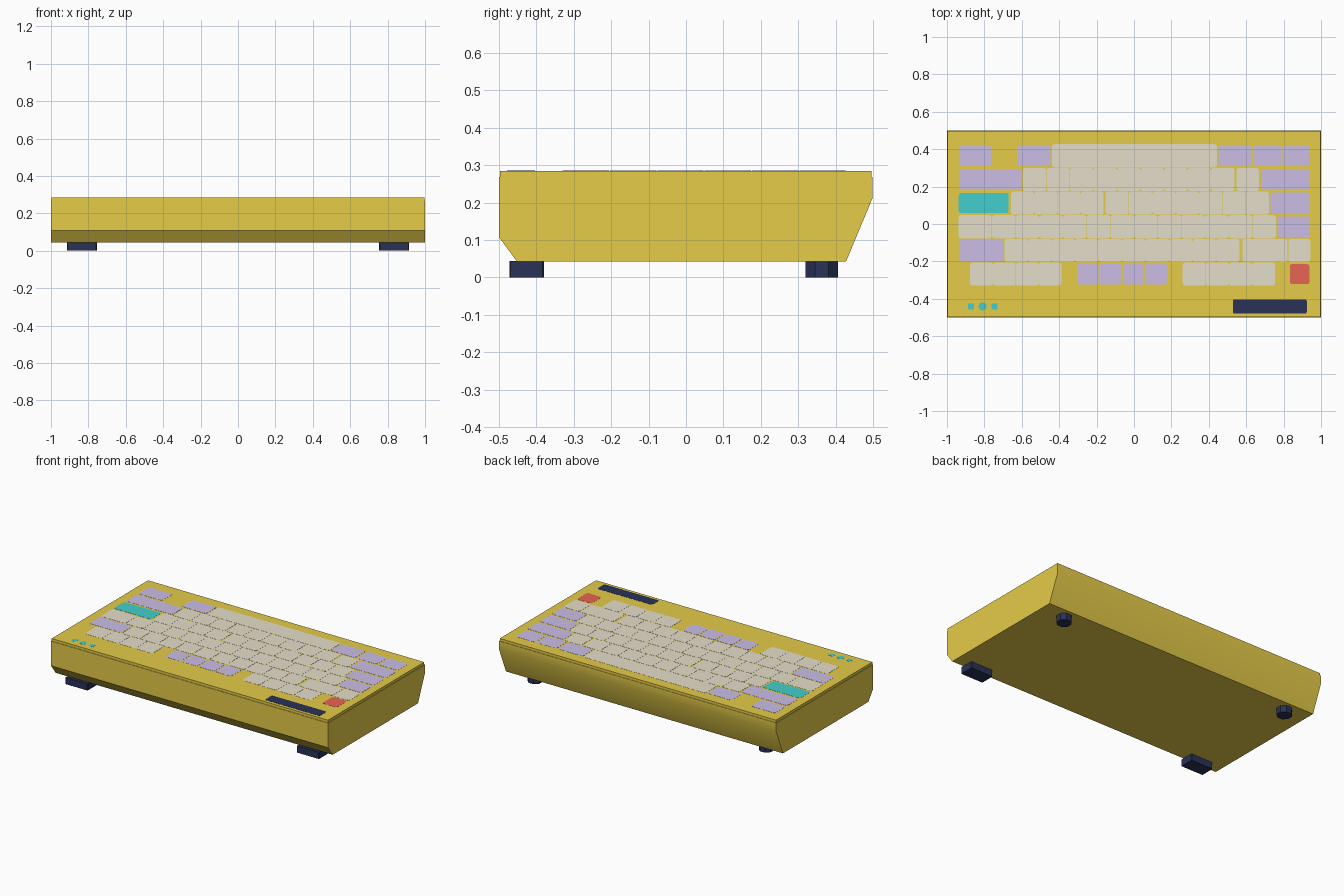
import bpy, bmesh, math

if "Cube" in bpy.data.objects:
    bpy.data.objects.remove(bpy.data.objects["Cube"])

def lin(c):
    c /= 255
    return c / 12.92 if c <= 0.04045 else ((c + 0.055) / 1.055) ** 2.4

def material(name, r, g, b):
    m = bpy.data.materials.new(name)
    m.diffuse_color = (lin(r), lin(g), lin(b), 1)
    m.use_nodes = True
    m.node_tree.nodes["Principled BSDF"].inputs["Base Color"].default_value = m.diffuse_color
    return m

GOLD = material("mustard", 229, 204, 73)
MATS = {
    "g": material("warm grey", 229, 222, 202),
    "l": material("lilac", 203, 190, 229),
    "t": material("teal", 66, 207, 206),
    "r": material("coral red", 234, 102, 83),
    "n": material("navy", 41, 50, 86),
}

def prism(name, pts, depth, mat):
    """Extrude a closed outline of 3D points along a depth vector."""
    bm = bmesh.new()
    face = bm.faces.new([bm.verts.new(p) for p in pts])
    ext = bmesh.ops.extrude_face_region(bm, geom=[face])
    verts = [v for v in ext["geom"] if isinstance(v, bmesh.types.BMVert)]
    bmesh.ops.translate(bm, verts=verts, vec=depth)
    bmesh.ops.recalc_face_normals(bm, faces=bm.faces)
    me = bpy.data.meshes.new(name)
    bm.to_mesh(me)
    bm.free()
    me.materials.append(mat)
    ob = bpy.data.objects.new(name, me)
    bpy.context.collection.objects.link(ob)
    return ob

def plate(name, x0, x1, y0, y1, z0, z1, mat, r=0.014, steps=3):
    """Flat slab with rounded corners."""
    pts = []
    corners = [(x1 - r, y1 - r), (x0 + r, y1 - r), (x0 + r, y0 + r), (x1 - r, y0 + r)]
    for q, (cx, cy) in enumerate(corners):
        for i in range(steps + 1):
            a = math.pi / 2 * (q + i / steps)
            pts.append((cx + r * math.cos(a), cy + r * math.sin(a), z0))
    return prism(name, pts, (0, 0, z1 - z0), mat)

def disc(name, x, y, radius, sides, z0, z1, mat):
    pts = [(x + radius * math.cos((i + 0.5) * math.tau / sides),
            y + radius * math.sin((i + 0.5) * math.tau / sides), z0) for i in range(sides)]
    return prism(name, pts, (0, 0, z1 - z0), mat)

# Case: side profile swept along x
profile = [(-0.5, 0.108), (-0.452, 0.043), (0.428, 0.043), (0.499, 0.213),
           (0.499, 0.268), (-0.5, 0.268)]
case = prism("case", [(-1, y, z) for y, z in profile], (2, 0, 0), GOLD)
bpy.context.view_layer.objects.active = case
case.select_set(True)
bpy.ops.object.shade_smooth_by_angle(angle=math.radians(30))
case.select_set(False)

# Top deck, set in slightly from the case edge
TOP = 0.285
prism("top_deck", [(-0.997, -0.497, 0.26), (0.997, -0.497, 0.26),
                   (0.997, 0.496, 0.26), (-0.997, 0.496, 0.26)], (0, 0, TOP - 0.26), GOLD)
LOW, HIGH = TOP - 0.002, TOP + 0.0008

# Keys: rows of (left, right, colour, number of equal keys)
rows = [
    [(-0.936, -0.765, "l", 1), (-0.622, -0.447, "l", 1), (-0.438, 0.444, "g", 1),
     (0.452, 0.628, "l", 1), (0.638, 0.94, "l", 2)],
    [(-0.936, -0.603, "l", 1), (-0.595, 0.538, "g", 9), (0.548, 0.668, "g", 1),
     (0.678, 0.94, "l", 1)],
    [(-0.938, -0.67, "t", 1), (-0.658, -0.162, "g", 4), (-0.153, 0.722, "g", 7),
     (0.73, 0.94, "l", 1)],
    [(-0.938, -0.761, "g", 1), (-0.759, 0.759, "g", 12), (0.765, 0.94, "l", 1)],
    [(-0.936, -0.70, "l", 1), (-0.693, 0.564, "g", 10), (0.58, 0.82, "g", 1),
     (0.826, 0.943, "g", 1)],
    [(-0.876, -0.388, "g", 4), (-0.308, 0.18, "l", 4), (0.26, 0.755, "g", 4),
     (0.833, 0.938, "r", 1)],
]
HEIGHT = {"g": 0.124, "l": 0.112, "t": 0.108, "r": 0.108}
GAP = {"g": 0.001, "l": 0.008}
for r, row in enumerate(rows):
    yc = 0.365 - r * 0.1266
    for left, right, colour, count in row:
        pitch = (right - left) / count
        half = HEIGHT[colour] / 2
        gap = GAP[colour] if count > 1 else 0
        for k in range(count):
            x0 = left + k * pitch
            plate("key", x0 + gap / 2, x0 + pitch - gap / 2, yc - half, yc + half,
                  LOW, HIGH, MATS[colour])

# Status lights and the dark badge plate on the front strip
for x in (-0.872, -0.745):
    plate("status_light", x - 0.016, x + 0.016, -0.457, -0.425, LOW, HIGH, MATS["t"], r=0.005)
disc("round_light", -0.809, -0.441, 0.022, 16, LOW, HIGH, MATS["t"])
plate("blank_badge", 0.528, 0.924, -0.478, -0.404, LOW, HIGH, MATS["n"], r=0.008)

# Feet: block pads in front, octagonal pegs behind
for s in (-1, 1):
    plate("front_foot", s * 0.835 - 0.08, s * 0.835 + 0.08, -0.472, -0.38, 0, 0.0435,
          MATS["n"], r=0.003, steps=1)
    disc("back_foot", s * 0.835, 0.363, 0.043 / math.cos(math.pi / 8), 8, 0, 0.05, MATS["n"])
